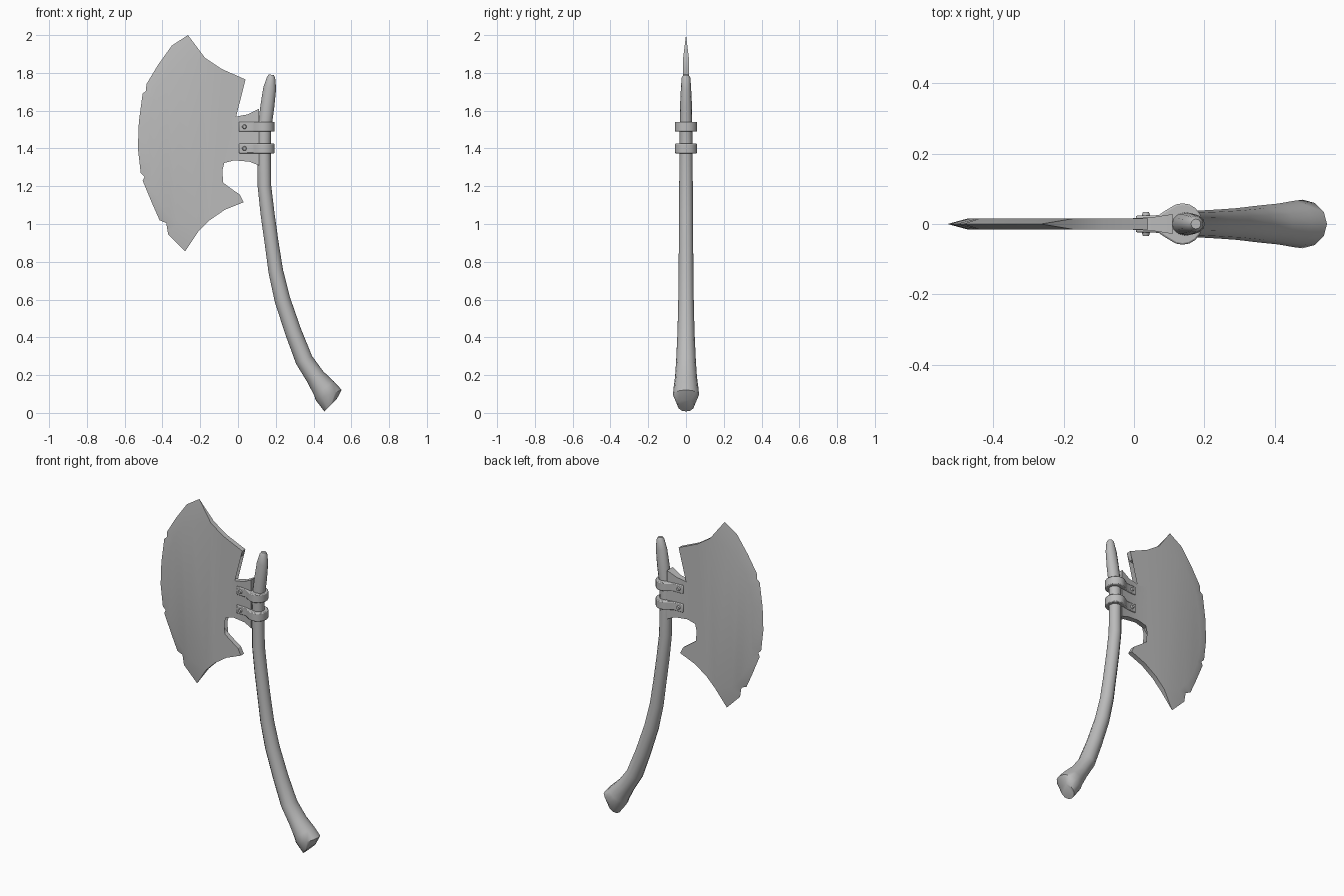
import bpy, bmesh, math
from mathutils import Vector

cube = bpy.data.objects.get("Cube")
if cube:
    bpy.data.objects.remove(cube)

grey = bpy.data.materials.new("plain_grey")
grey.use_nodes = True
colour = (0.5, 0.5, 0.5, 1)
grey.diffuse_color = colour
grey.node_tree.nodes["Principled BSDF"].inputs["Base Color"].default_value = colour


def finish(name, bm, angle):
    bmesh.ops.recalc_face_normals(bm, faces=bm.faces)
    mesh = bpy.data.meshes.new(name)
    bm.to_mesh(mesh)
    bm.free()
    mesh.materials.append(grey)
    obj = bpy.data.objects.new(name, mesh)
    bpy.context.collection.objects.link(obj)
    bpy.ops.object.select_all(action='DESELECT')
    obj.select_set(True)
    bpy.context.view_layer.objects.active = obj
    bpy.ops.object.shade_smooth_by_angle(angle=math.radians(angle))
    return obj


# Handle: oval rings swept along a bent centre line (x, z, radius in plane, radius in depth)
PATH = [(.176, 1.79, .014, .014), (.175, 1.775, .022, .023), (.168, 1.72, .034, .027),
        (.155, 1.62, .037, .032), (.14, 1.5, .036, .033), (.138, 1.4, .036, .034),
        (.14, 1.2, .036, .036), (.157, 1.05, .037, .037), (.178, .9, .037, .038),
        (.2, .75, .039, .039), (.235, .6, .042, .041), (.292, .43, .044, .045),
        (.35, .28, .047, .052), (.41, .19, .051, .058), (.455, .13, .064, .066),
        (.48, .095, .074, .069), (.49, .04, .046, .045)]
bm = bmesh.new()
rings = []
for i, (x, z, ra, rb) in enumerate(PATH):
    a, b = PATH[max(i - 1, 0)], PATH[min(i + 1, len(PATH) - 1)]
    along = Vector((b[0] - a[0], 0, b[1] - a[1])).normalized()
    if i == len(PATH) - 1:
        along = Vector((.7, 0, -.7)).normalized()
    side = Vector((-along.z, 0, along.x))
    ring = []
    for k in range(12):
        t = math.tau * k / 12
        ring.append(bm.verts.new(Vector((x, 0, z)) + side * ra * math.cos(t)
                                 + Vector((0, rb * math.sin(t), 0))))
    rings.append(ring)
for r, s in zip(rings, rings[1:]):
    for k in range(12):
        bm.faces.new((r[k], r[k - 1], s[k - 1], s[k]))
bm.faces.new(rings[0])
bm.faces.new(rings[-1])
finish("handle", bm, 40)

# Blade: chipped cutting edge (thin), bevel line (thick), and inner outline with two hooks
EDGE = [(-.265, 2.0), (-.35, 1.945), (-.425, 1.84), (-.485, 1.74), (-.487, 1.705), (-.505, 1.69),
        (-.525, 1.54), (-.53, 1.4), (-.515, 1.27), (-.495, 1.25), (-.505, 1.23), (-.455, 1.11),
        (-.415, 1.02), (-.38, 1.005), (-.37, .945), (-.28, .855)]
BEVEL = [(-.175, 1.88), (-.3, 1.85), (-.375, 1.79), (-.425, 1.72), (-.44, 1.69), (-.448, 1.66),
         (-.468, 1.53), (-.475, 1.4), (-.465, 1.28), (-.46, 1.25), (-.452, 1.22), (-.415, 1.12),
         (-.385, 1.07), (-.36, 1.04), (-.325, 1.0), (-.21, .96)]
LOWER = [(-.15, 1.02), (-.07, 1.075), (.03, 1.115), (.01, 1.155), (-.04, 1.19), (-.1, 1.235),
         (-.118, 1.28), (-.085, 1.32), (-.02, 1.337)]
NECK = [(.06, 1.33), (.11, 1.31), (.11, 1.61), (.05, 1.58)]
UPPER = [(-.03, 1.565), (-.085, 1.58), (-.115, 1.62), (-.1, 1.67), (-.05, 1.705), (.02, 1.72),
         (.04, 1.765), (-.085, 1.82)]
bm = bmesh.new()
edge = [bm.verts.new((x, 0, z)) for x, z in EDGE]
outlines = []
for s in (-1, 1):
    def row(points, depth=.015):
        return [bm.verts.new((x, s * (.028 if x > .1 else depth), z)) for x, z in points]
    bevel, lower, neck, upper = row(BEVEL), row(LOWER), row(NECK, .019), row(UPPER)
    for i in range(len(edge) - 1):
        bm.faces.new((edge[i], edge[i + 1], bevel[i + 1], bevel[i]))
    bm.faces.new(bevel + lower + upper)
    bm.faces.new((lower[-1], neck[0], neck[3], upper[0]))
    bm.faces.new(neck)
    outlines.append([bevel[-1]] + lower + neck + upper + [bevel[0]])
front, back = outlines
for i in range(len(front) - 1):
    bm.faces.new((front[i], front[i + 1], back[i + 1], back[i]))
bm.faces.new((edge[0], front[-1], back[-1]))
bm.faces.new((edge[-1], front[0], back[0]))
bmesh.ops.triangulate(bm, faces=[f for f in bm.faces if len(f.verts) > 4])
finish("blade", bm, 25)

# Straps: a round clamp with two flat ears, and a rivet on each ear
half = [(.005, .024), (.07, .025), (.086, .036)]
half += [(.138 + .057 * math.cos(t), .059 * math.sin(t))
         for t in [math.radians(d) for d in range(130, 0, -20)]]
profile = half + [(x, -y) for x, y in reversed(half)]
for label, z in (("upper", 1.515), ("lower", 1.4)):
    bm = bmesh.new()
    face = bm.faces.new([bm.verts.new((x, y, z - .026)) for x, y in profile])
    new = bmesh.ops.extrude_face_region(bm, geom=[face])["geom"]
    bmesh.ops.translate(bm, vec=(0, 0, .052), verts=[v for v in new if isinstance(v, bmesh.types.BMVert)])
    strap = finish(label + "_strap", bm, 35)
    soft = strap.modifiers.new("soft_edges", 'BEVEL')
    soft.width = .005
    soft.segments = 2
    soft.limit_method = 'ANGLE'
    soft.angle_limit = math.radians(50)
    for side, s in (("front", -1), ("back", 1)):
        bpy.ops.mesh.primitive_cone_add(vertices=10, radius1=.013, radius2=.009, depth=.012,
                                        location=(.034, s * .028, z),
                                        rotation=(-s * math.pi / 2, 0, 0))
        rivet = bpy.context.object
        rivet.name = f"{label}_{side}_rivet"
        rivet.data.materials.append(grey)
        bpy.ops.object.shade_smooth_by_angle(angle=math.radians(35))
